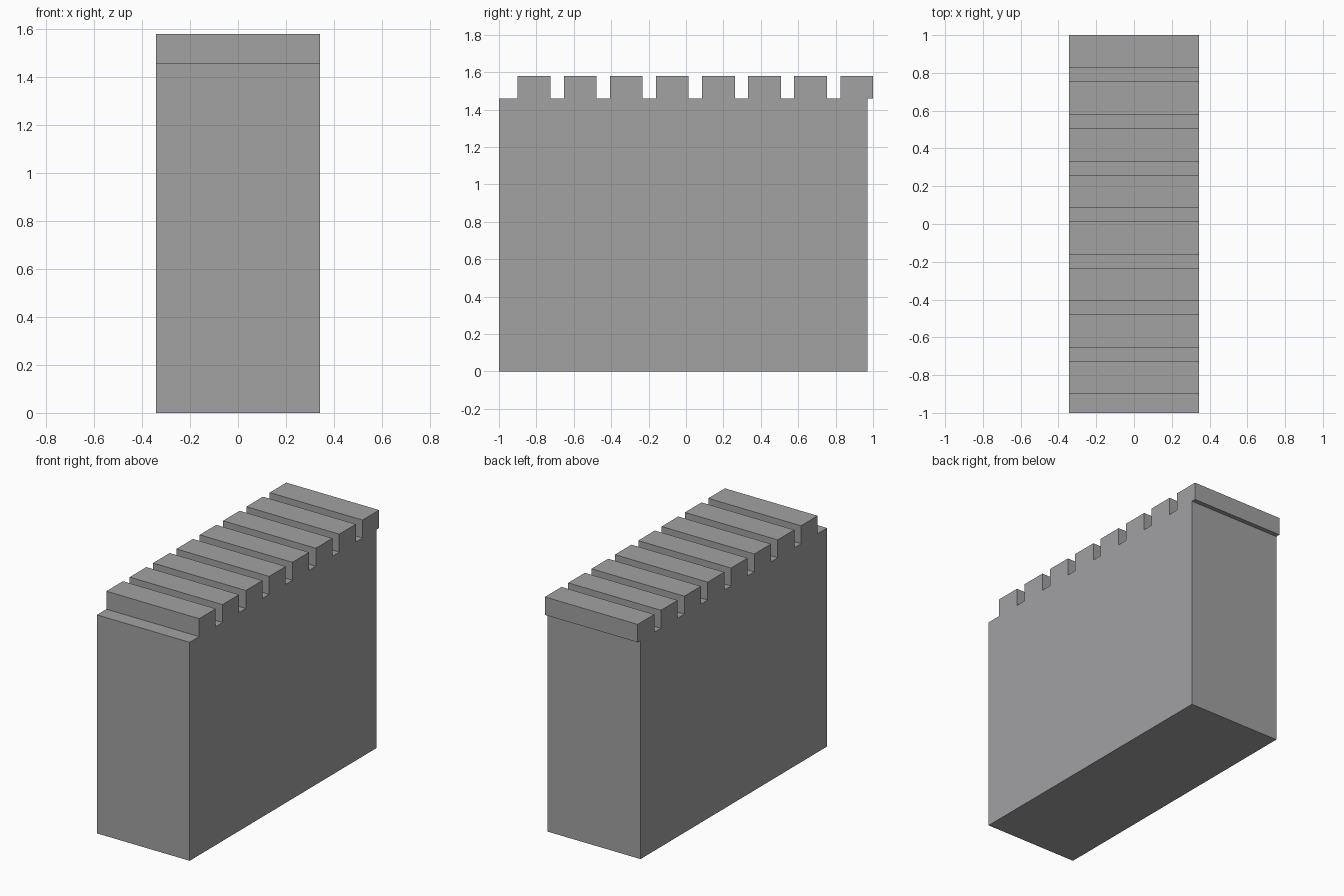
import bpy

# Clear the default cube
cube = bpy.data.objects.get("Cube")
if cube:
    bpy.data.objects.remove(cube, do_unlink=True)

# Single plain stone colour
stone = bpy.data.materials.new("stone_grey")
stone.use_nodes = True
colour = (0.36, 0.36, 0.37, 1.0)
stone.diffuse_color = colour
stone.node_tree.nodes["Principled BSDF"].inputs["Base Color"].default_value = colour

WIDTH = 0.686
WALL_TOP = 1.46
TOP = 1.58


def block(name, y0, y1, z0, z1):
    """Add a full-width box spanning the given y and z ranges."""
    bpy.ops.mesh.primitive_cube_add(size=1, location=(0, (y0 + y1) / 2, (z0 + z1) / 2))
    obj = bpy.context.object
    obj.name = name
    obj.scale = (WIDTH, y1 - y0, z1 - z0)
    bpy.ops.object.transform_apply(location=False, rotation=False, scale=True)
    obj.data.materials.append(stone)
    return obj


# Solid wall body
block("wall_body", -1.0, 0.97, 0.0, WALL_TOP)

# Row of battlements; the last one overhangs the back of the wall
COUNT, FIRST, DEPTH = 8, -0.90, 0.175
PITCH = (1.0 - DEPTH - FIRST) / (COUNT - 1)
for i in range(COUNT):
    y = FIRST + i * PITCH
    block(f"battlement_{i + 1}", y, y + DEPTH, WALL_TOP, TOP)
